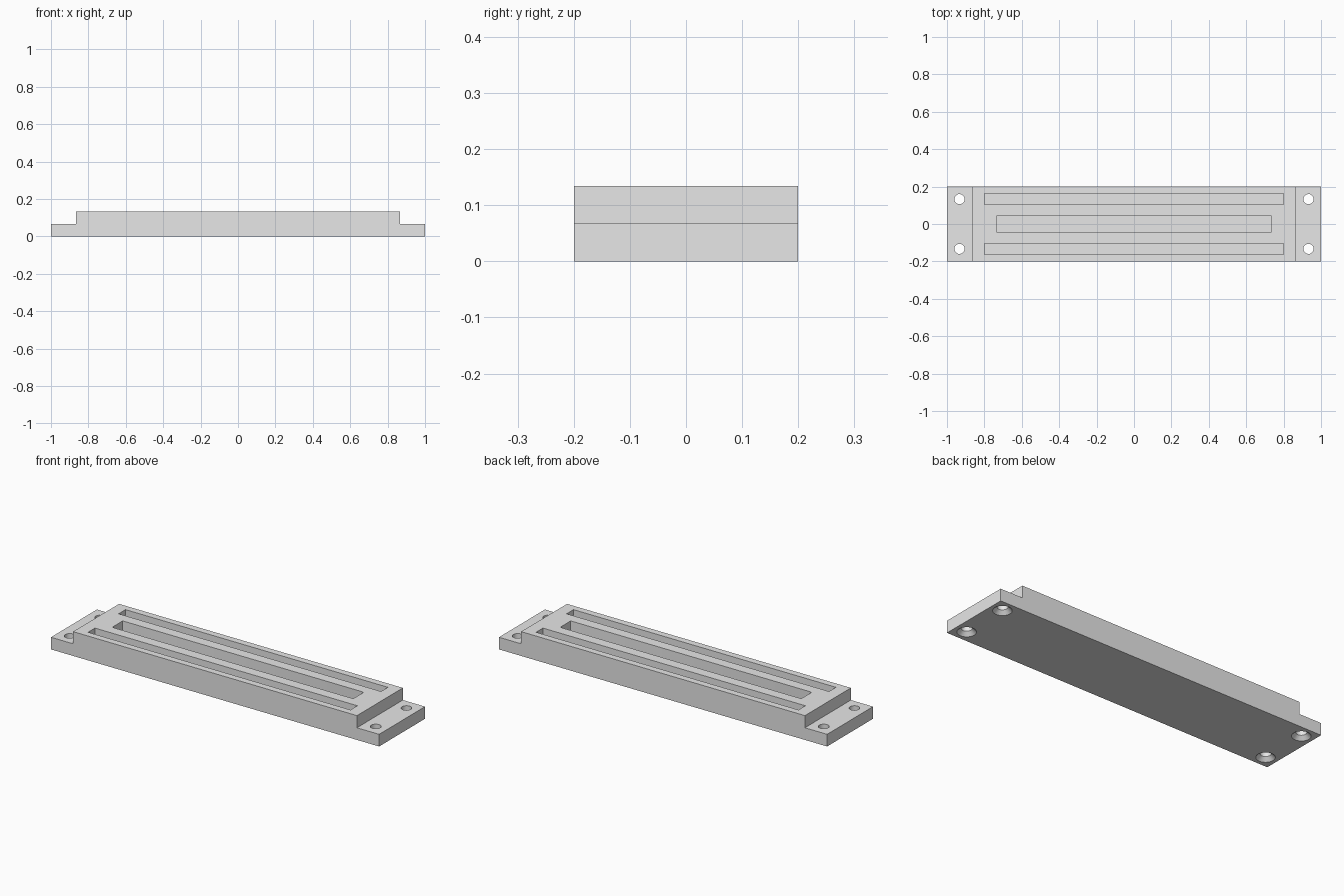
import bpy, bmesh
from mathutils import Matrix

cube = bpy.data.objects.get("Cube")
if cube:
    bpy.data.objects.remove(cube, do_unlink=True)

STEP, TOP = 0.067, 0.134      # flange height, full height
HOLE_R, SINK_R, SINK_D = 0.027, 0.047, 0.02

grey = bpy.data.materials.new("light grey metal")
grey.use_nodes = True
colour = (0.8, 0.8, 0.8, 1)
grey.diffuse_color = colour
grey.node_tree.nodes["Principled BSDF"].inputs["Base Color"].default_value = colour


def make_object(name, bm):
    bmesh.ops.recalc_face_normals(bm, faces=bm.faces)
    mesh = bpy.data.meshes.new(name)
    bm.to_mesh(mesh)
    bm.free()
    mesh.materials.append(grey)
    obj = bpy.data.objects.new(name, mesh)
    bpy.context.collection.objects.link(obj)
    return obj


def extrude_profile(name, points, half_width):
    """Extrude an x-z outline across the full y width."""
    bm = bmesh.new()
    face = bm.faces.new([bm.verts.new((x, -half_width, z)) for x, z in points])
    moved = bmesh.ops.extrude_face_region(bm, geom=[face])["geom"]
    verts = [v for v in moved if isinstance(v, bmesh.types.BMVert)]
    bmesh.ops.translate(bm, verts=verts, vec=(0, 2 * half_width, 0))
    return make_object(name, bm)


def slot_cutter(name, half_x, half_y, y, depth, corner=0):
    """Box reaching down from above the top face, with optional rounded corners."""
    bm = bmesh.new()
    low, high = TOP - depth, TOP + 0.05
    place = Matrix.Translation((0, y, (low + high) / 2))
    size = Matrix.Diagonal((2 * half_x, 2 * half_y, high - low, 1))
    bmesh.ops.create_cube(bm, size=1, matrix=place @ size)
    if corner:
        upright = [e for e in bm.edges
                   if abs(e.verts[0].co.z - e.verts[1].co.z) > 0.01]
        bmesh.ops.bevel(bm, geom=upright, offset=corner, segments=3,
                        profile=0.5, affect='EDGES')
    return make_object(name, bm)


def screw_cutter(name, x, y):
    """Through hole with a countersink on the underside, as one turned solid."""
    bm = bmesh.new()
    wide = SINK_R + (SINK_R - HOLE_R) / 2
    rings = [(wide, -SINK_D / 2), (HOLE_R, SINK_D), (HOLE_R, TOP)]
    loops = []
    for radius, z in rings:
        made = bmesh.ops.create_circle(bm, segments=32, radius=radius,
                                       matrix=Matrix.Translation((x, y, z)))
        loops.append(made["verts"])
    for lower, upper in zip(loops, loops[1:]):
        for i in range(len(lower)):
            j = (i + 1) % len(lower)
            bm.faces.new((lower[i], lower[j], upper[j], upper[i]))
    bm.faces.new(loops[0])
    bm.faces.new(loops[-1])
    return make_object(name, bm)


# Stepped body with a low flange at each end
half = [(1, 0), (1, STEP), (0.865, STEP), (0.865, TOP)]
outline = half + [(-x, z) for x, z in reversed(half)]
body = extrude_profile("housing_body", outline, 0.2)

# Centre slot, two side slots and four screw holes
cutters = [slot_cutter("centre_slot_cutter", 0.735, 0.046, 0, 0.067, 0.007)]
for side, y in (("front", -0.133), ("back", 0.133)):
    cutters.append(slot_cutter(side + "_slot_cutter", 0.8, 0.03, y, 0.067))
    for end, x in (("right", -0.933), ("left", 0.933)):
        cutters.append(screw_cutter(f"{side}_{end}_hole_cutter", x, y))

for cutter in cutters:
    cut = body.modifiers.new(cutter.name, 'BOOLEAN')
    cut.operation = 'DIFFERENCE'
    cut.solver = 'EXACT'
    cut.object = cutter

# Apply the cuts, then drop the helpers
bpy.context.view_layer.objects.active = body
body.select_set(True)
for cutter in cutters:
    bpy.ops.object.modifier_apply(modifier=cutter.name)
    bpy.data.objects.remove(cutter, do_unlink=True)
bpy.ops.object.shade_smooth_by_angle()
